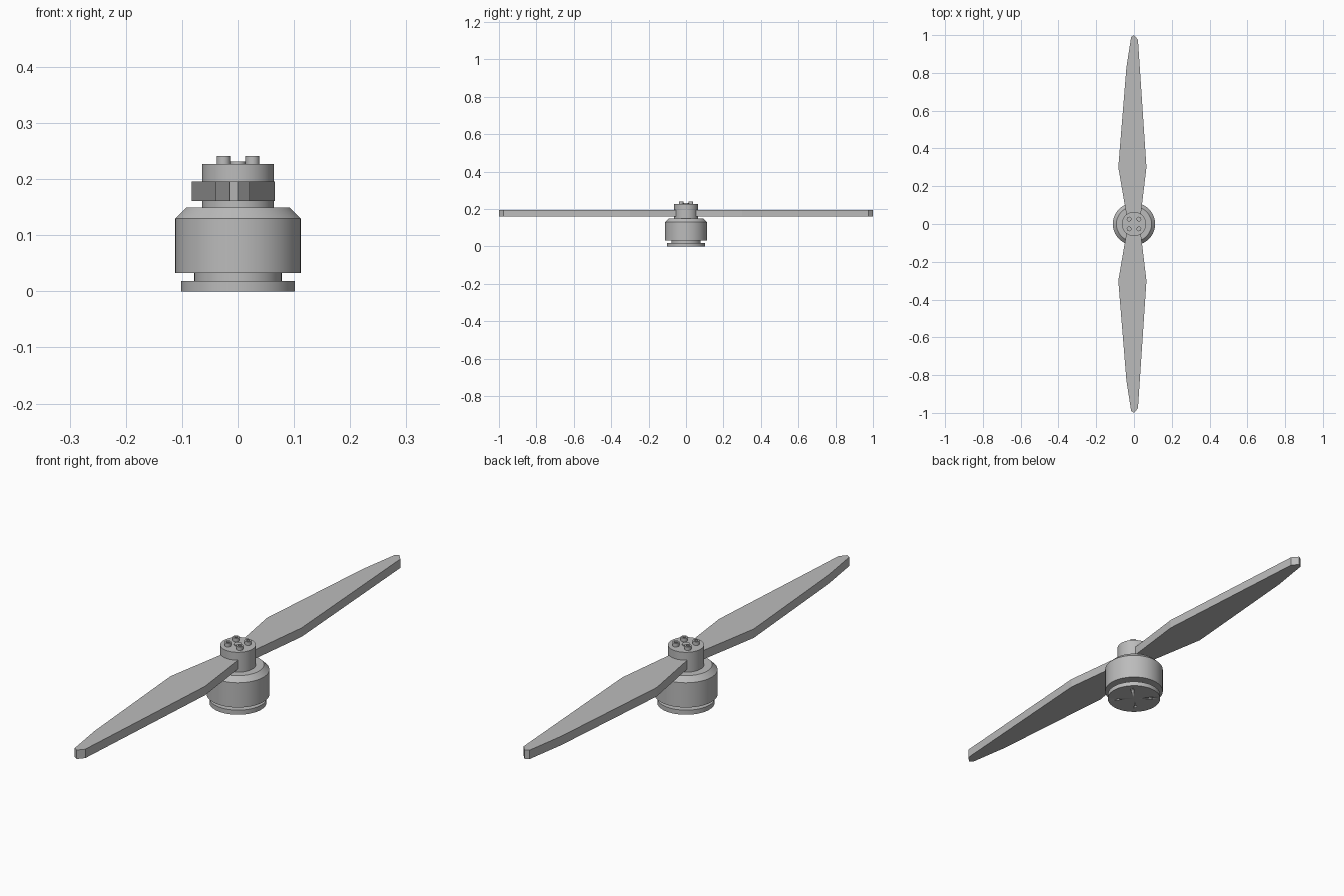
import bpy, bmesh, math
from mathutils import Matrix

cube = bpy.data.objects.get("Cube")
if cube:
    bpy.data.objects.remove(cube, do_unlink=True)

grey = bpy.data.materials.new("plain grey")
grey.use_nodes = True
grey.diffuse_color = (0.5, 0.5, 0.5, 1)
grey.node_tree.nodes["Principled BSDF"].inputs["Base Color"].default_value = (0.5, 0.5, 0.5, 1)


def finish(name, bm, smooth=True):
    bmesh.ops.recalc_face_normals(bm, faces=bm.faces)
    mesh = bpy.data.meshes.new(name)
    bm.to_mesh(mesh)
    bm.free()
    obj = bpy.data.objects.new(name, mesh)
    bpy.context.collection.objects.link(obj)
    mesh.materials.append(grey)
    if smooth:
        bpy.ops.object.select_all(action='DESELECT')
        obj.select_set(True)
        bpy.context.view_layer.objects.active = obj
        bpy.ops.object.shade_smooth_by_angle(angle=math.radians(30))
    return obj


def lathe(name, profile, sides=64, x=0, y=0):
    """Turn a (radius, height) profile that starts and ends on the axis."""
    bm = bmesh.new()
    verts = [bm.verts.new((r, 0, z)) for r, z in profile]
    edges = [bm.edges.new(pair) for pair in zip(verts, verts[1:])]
    bmesh.ops.spin(bm, geom=verts + edges, cent=(0, 0, 0), axis=(0, 0, 1),
                   angle=math.tau, steps=sides, use_duplicate=False)
    bmesh.ops.remove_doubles(bm, verts=bm.verts, dist=1e-5)
    bmesh.ops.translate(bm, verts=bm.verts, vec=(x, y, 0))
    return finish(name, bm)


corners = [(sx, sy) for sx in (-1, 1) for sy in (-1, 1)]

# Motor: mounting base, stalk and chamfered bell
base = lathe("motor_base", [(0, 0), (0.102, 0), (0.102, 0.018), (0, 0.018)])
lathe("motor_stalk", [(0, 0.012), (0.078, 0.012), (0.078, 0.04), (0, 0.04)])
lathe("motor_bell", [(0, 0.033), (0.112, 0.033), (0.112, 0.13), (0.093, 0.149), (0, 0.149)])

# Mounting holes under the base
for i, (sx, sy) in enumerate(corners):
    cutter = lathe(f"hole_cutter_{i}", [(0, -0.01), (0.006, -0.01), (0.006, 0.01), (0, 0.01)],
                   16, sx * 0.044, sy * 0.044)
    cutter.hide_render = True
    cutter.hide_set(True)
    cut = base.modifiers.new("mounting_hole", 'BOOLEAN')
    cut.operation = 'DIFFERENCE'
    cut.object = cutter

# Hub with centre shaft and four socket screws
lathe("hub", [(0, 0.14), (0.064, 0.14), (0.064, 0.227), (0, 0.227)])
lathe("shaft_tip", [(0, 0.22), (0.014, 0.22), (0.014, 0.231), (0, 0.231)], 32)
for i, (sx, sy) in enumerate(corners):
    lathe(f"hub_screw_{i}", [(0, 0.22), (0.0125, 0.22), (0.0125, 0.241),
                             (0.006, 0.241), (0.006, 0.234), (0, 0.234)],
          24, sx * 0.026, sy * 0.026)

# Propeller blades: one flat outline, mirrored front to back
outline = [(0.036, 0), (0.036, 0.05), (0.066, 0.3), (0.021, 0.976), (0, 1),
           (-0.015, 0.99), (-0.04, 0.83), (-0.083, 0.3), (-0.04, 0.05), (-0.04, 0)]
for name, side in (("back_blade", 1), ("front_blade", -1)):
    bm = bmesh.new()
    face = bm.faces.new([bm.verts.new((x, y, 0.161)) for x, y in outline])
    top = bmesh.ops.extrude_face_region(bm, geom=[face])["geom"]
    bmesh.ops.translate(bm, vec=(0, 0, 0.035),
                        verts=[v for v in top if isinstance(v, bmesh.types.BMVert)])
    bmesh.ops.transform(bm, matrix=Matrix.Scale(side, 4, (0, 1, 0)), verts=bm.verts)
    finish(name, bm, smooth=False)
